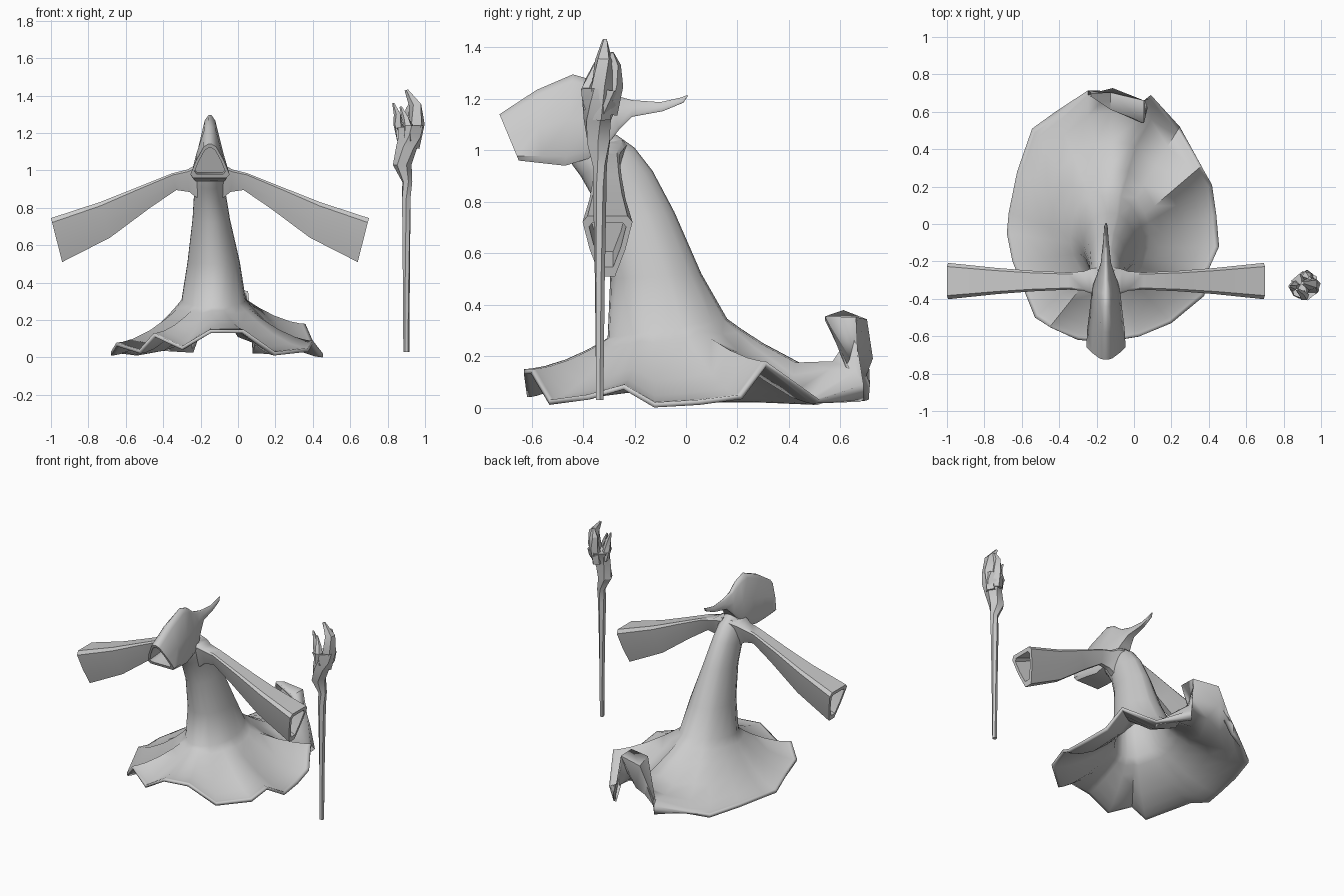
import bpy, bmesh, math
from mathutils import Vector

if "Cube" in bpy.data.objects:
    bpy.data.objects.remove(bpy.data.objects["Cube"])

CX = -0.15  # symmetry line of the figure


def loft(name, rings, cap_start=False, cap_end=False, thickness=0, angle=40):
    """Skin a list of closed rings, optionally as a thick open shell."""
    bm = bmesh.new()
    rows = [[bm.verts.new(p) for p in r] for r in rings]
    n = len(rows[0])
    for a, b in zip(rows, rows[1:]):
        for i in range(n):
            j = (i + 1) % n
            bm.faces.new((a[i], a[j], b[j], b[i]))
    if cap_start:
        bm.faces.new(rows[0])
    if cap_end:
        bm.faces.new(rows[-1])
    bmesh.ops.recalc_face_normals(bm, faces=bm.faces)
    me = bpy.data.meshes.new(name)
    bm.to_mesh(me)
    bm.free()
    ob = bpy.data.objects.new(name, me)
    bpy.context.collection.objects.link(ob)
    if thickness:
        m = ob.modifiers.new("shell", 'SOLIDIFY')
        m.thickness = thickness
        m.offset = -1
    bpy.ops.object.select_all(action='DESELECT')
    ob.select_set(True)
    bpy.context.view_layer.objects.active = ob
    bpy.ops.object.shade_smooth_by_angle(angle=math.radians(angle))
    return ob


def recess(ring, inward, scale):
    """Two extra rings that turn an open end into a rim with a hollow."""
    pts = [Vector(p) for p in ring]
    c = sum(pts, Vector()) / len(pts)
    rim = [c + (p - c) * scale for p in pts]
    return [[p + Vector(inward) for p in rim], rim]


def tube(name, path, sides=6, twist=0.0):
    """Tapered tube through (x, y, z, radius) points."""
    pts = [Vector(p[:3]) for p in path]
    rings = []
    for k, p in enumerate(path):
        d = (pts[min(k + 1, len(pts) - 1)] - pts[max(k - 1, 0)]).normalized()
        d = d.lerp(Vector((0, 0, 1)), 0.4).normalized()
        u = Vector((0, 1, 0)).cross(d).normalized()
        v = d.cross(u)
        angs = [2 * math.pi * i / sides + twist * k for i in range(sides)]
        rings.append([pts[k] + p[3] * (u * math.cos(a) + v * math.sin(a)) for a in angs])
    return loft(name, rings, True, True, angle=30)


# Robe: wavy hem outline, blended upward into tilted ellipses
hem = [(.03, -.60, .15), (.20, -.53, .03), (.375, -.385, .05), (.40, -.24, .09),
       (.455, -.12, .02), (.44, .05, .03), (.417, .21, .05), (.36, .31, .18),
       (.245, .52, .03), (.09, .69, .03), (.04, .70, .1), (-.12, .72, .1),
       (-.245, .71, .03), (-.42, .60, .05), (-.545, .51, .03), (-.625, .28, .04),
       (-.67, .06, .04), (-.68, -.05, .03), (-.65, -.20, .08), (-.53, -.50, .04),
       (-.45, -.55, .13), (-.30, -.62, .06), (-.15, -.63, .15)]
angles = [math.atan2((y - .05) / .67, (x + .115) / .57) for x, y, z in hem]


def ellipse(cx, hw, yf, zf, yb, zb):
    out = []
    for a in angles:
        s = math.sin(a)
        out.append(Vector((cx + hw * math.cos(a), (yf + yb) / 2 + (yb - yf) / 2 * s,
                           (zf + zb) / 2 + (zb - zf) / 2 * s)))
    return out


base = ellipse(-.13, .172, -.305, .27, .16, .345)
# upturned flap at the back: (y, z) by hem point and blend
flap = {9: {.75: (.56, .15), .9: (.66, .14), .95: (.69, .09)},
        10: {.75: (.57, .18), .9: (.61, .24), .95: (.65, .34), 1: (.54, .34)},
        11: {.75: (.60, .16), .9: (.71, .20), .95: (.69, .33), 1: (.61, .36)},
        12: {.75: (.58, .12), .9: (.69, .13), .95: (.715, .09)}}
rings = []
for t in (1, .95, .9, .75, .5, .25, .1):
    ring = []
    for i, (b, h) in enumerate(zip(base, hem)):
        h = Vector(h)
        p = b.lerp(h, t)
        p.z = h.z + (b.z - h.z) * (1 - t) ** 1.7
        if t in flap.get(i, {}):
            p.x = h.x
            p.y, p.z = flap[i][t]
        ring.append(p)
    rings.append(ring)
rings.append(base)
for e in [(-.13, .14, -.295, .50, .06, .52), (-.143, .10, -.33, .72, -.045, .76),
          (CX, .085, -.37, .83, -.13, .92), (CX, .08, -.41, .90, -.20, 1.01),
          (CX, .07, -.44, .94, -.27, 1.06), (CX, .05, -.46, .98, -.33, 1.08)]:
    rings.append(ellipse(*e))
loft("robe", rings, cap_end=True, thickness=.02, angle=60)

# Hood: triangular sections (y_top, z_top, y_bottom, z_bottom, half width) ending in a thin tail
tri = [(0, .85), (.1, 1), (.5, .72), (.92, .32), (1, .1)]
prof = tri + [(t, -w) for t, w in reversed(tri)]
rings = []
for yt, zt, yb, zb, hw in [(-.725, 1.14, -.65, .96, .105), (-.58, 1.235, -.56, .95, .10),
                           (-.44, 1.295, -.47, .94, .088), (-.37, 1.275, -.34, .98, .075),
                           (-.30, 1.22, -.26, 1.08, .046), (-.21, 1.195, -.21, 1.13, .028),
                           (-.10, 1.187, -.09, 1.152, .015), (-.02, 1.205, -.01, 1.185, .009),
                           (.005, 1.215, .005, 1.208, .003)]:
    rings.append([(CX + hw * w, yb + (yt - yb) * t, zb + (zt - zb) * t) for t, w in prof])
loft("hood", recess(rings[0], (0, .12, .01), .78) + rings, True, True, angle=50)

# Sleeves: (d_top, z_top, d_bottom, z_bottom, half depth), wide at the top and narrow below
sec = [(0, .3), (.45, .72), (.9, 1), (1, .8)]
prof = sec + [(t, -w) for t, w in reversed(sec)]
for side, label in ((-1, "left"), (1, "right")):
    rings = []
    for dt, zt, db, zb, hw in [(.03, 1.04, .03, .84, .075), (.085, 1.025, .08, .86, .065),
                               (.12, 1.005, .11, .885, .052), (.20, .985, .18, .895, .046),
                               (.40, .905, .32, .80, .055), (.59, .83, .535, .64, .07),
                               (.85, .745, .79, .51, .097)]:
        rings.append([(CX + side * (db + (dt - db) * t), -.305 + hw * w, zb + (zt - zb) * t)
                      for t, w in prof])
    rings.reverse()
    loft(label + "_sleeve", recess(rings[0], (-side * .15, 0, .06), .74) + rings,
         True, True, angle=45)

# Staff: thin pole swelling into a twisted knot
tube("staff", [(.90, -.335, .03, .016), (.90, -.335, .50, .02), (.90, -.335, .85, .026),
               (.905, -.335, .94, .028), (.878, -.34, 1.03, .05), (.90, -.345, 1.12, .056),
               (.92, -.335, 1.18, .068), (.915, -.33, 1.23, .08), (.915, -.33, 1.21, .04)],
     twist=.25)

# Staff claws: curved prongs around the open head
prongs = [
    [(.93, -.33, 1.12, .04), (.955, -.33, 1.25, .045), (.95, -.32, 1.35, .036), (.90, -.315, 1.43, .01)],
    [(.875, -.33, 1.16, .03), (.855, -.33, 1.25, .026), (.853, -.34, 1.30, .02), (.83, -.335, 1.36, .006)],
    [(.91, -.37, 1.16, .03), (.91, -.385, 1.24, .026), (.895, -.37, 1.28, .02), (.87, -.35, 1.34, .007)],
    [(.91, -.30, 1.14, .035), (.925, -.28, 1.25, .036), (.925, -.28, 1.33, .028), (.94, -.29, 1.38, .01)],
]
for k, p in enumerate(prongs):
    tube("staff_claw_%d" % (k + 1), p, sides=5, twist=.3)
